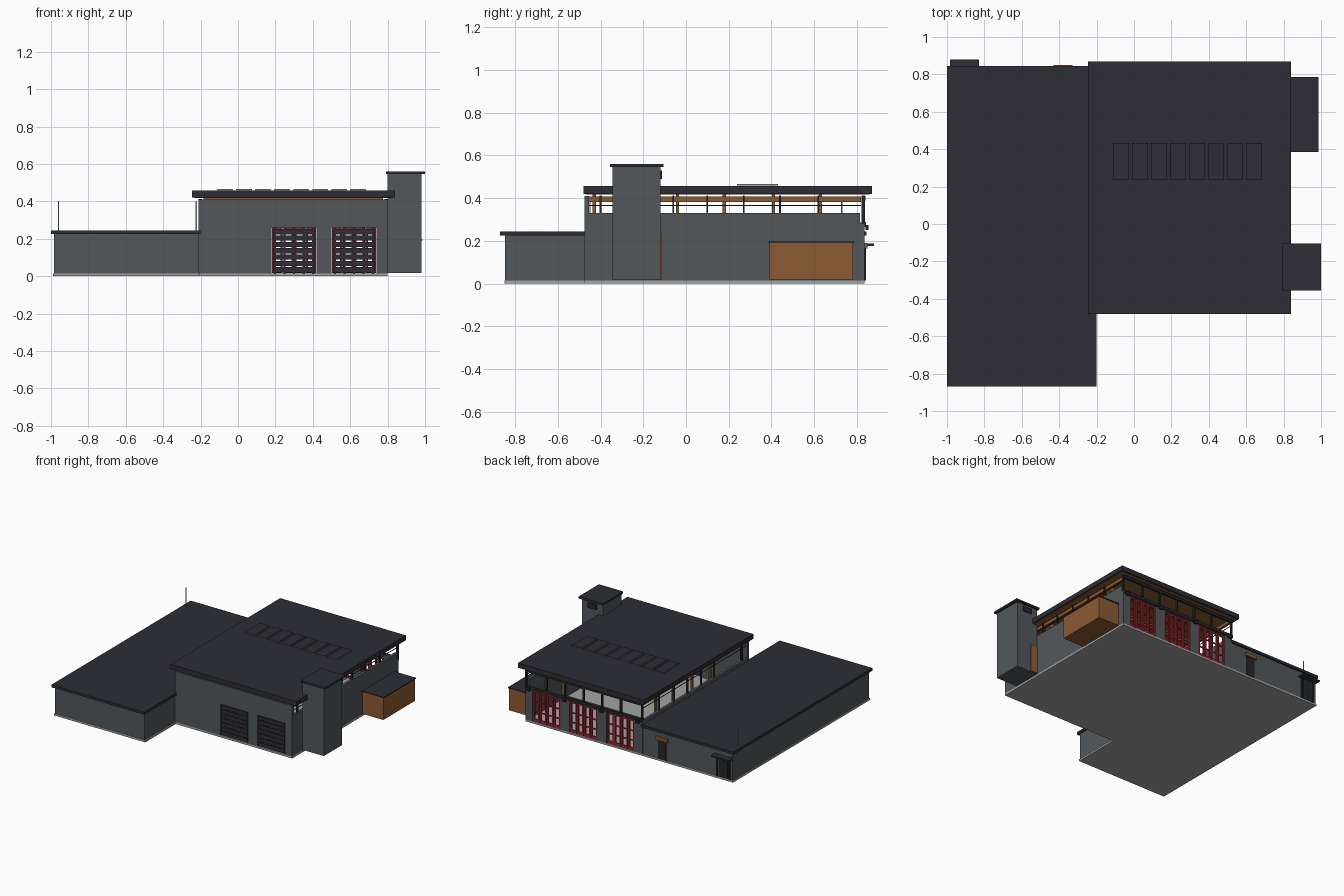
import bpy, bmesh, math


def mat(name, r, g, b):
    m = bpy.data.materials.new(name)
    m.diffuse_color = (r, g, b, 1)
    return m


WALL = mat("wall grey", 0.085, 0.097, 0.105)
ROOF = mat("roof charcoal", 0.026, 0.026, 0.036)
DARK = mat("frame black", 0.018, 0.02, 0.024)
WOOD = mat("timber brown", 0.26, 0.105, 0.032)
RED = mat("door red", 0.36, 0.016, 0.028)
SLAB = mat("concrete light grey", 0.36, 0.37, 0.36)
METAL = mat("metal grey", 0.42, 0.43, 0.44)


def boxes(name, material, *specs):
    """One object from boxes given as (x0, x1, y0, y1, z0, z1)."""
    bm = bmesh.new()
    for x0, x1, y0, y1, z0, z1 in specs:
        vs = bmesh.ops.create_cube(bm, size=1)["verts"]
        for v in vs:
            v.co.x = x1 if v.co.x > 0 else x0
            v.co.y = y1 if v.co.y > 0 else y0
            v.co.z = z1 if v.co.z > 0 else z0
    me = bpy.data.meshes.new(name)
    bm.to_mesh(me)
    bm.free()
    me.materials.append(material)
    ob = bpy.data.objects.new(name, me)
    bpy.context.collection.objects.link(ob)
    return ob


DOORS = [(-0.14, 0.10), (0.18, 0.42), (0.50, 0.74)]   # bay door x ranges
FLOOR, HEAD = 0.015, 0.258


def wall_with_bays(bays, y0, y1, top):
    """Piers between the bays plus a strip over them."""
    out, x = [], -0.21
    for a, b in bays:
        out += [(x, a, y0, y1, FLOOR, top), (a, b, y0, y1, HEAD, top)]
        x = b
    return out + [(x, 0.80, y0, y1, FLOOR, top)]


# ground slab
boxes("ground_slab", SLAB, (-0.99, -0.205, -0.85, 0.835, 0, FLOOR),
      (-0.205, 0.80, -0.475, 0.835, 0, FLOOR))

# low office wing
boxes("wing_walls", WALL, (-0.985, -0.212, -0.848, 0.832, FLOOR, 0.226))
boxes("wing_roof", ROOF, (-1.0, -0.2, -0.87, 0.845, 0.225, 0.245))
boxes("wing_entrance_canopy", ROOF, (-0.985, -0.83, 0.83, 0.88, 0.176, 0.188))
boxes("wing_entrance_door", DARK, (-0.945, -0.87, 0.83, 0.837, FLOOR, 0.17))
boxes("wing_entrance_posts", DARK, (-0.965, -0.955, 0.832, 0.842, FLOOR, 0.176),
      (-0.86, -0.85, 0.832, 0.842, FLOOR, 0.176))
boxes("wing_side_door", DARK, (-0.415, -0.345, 0.83, 0.837, FLOOR, 0.165))
boxes("wing_side_door_hood", WOOD, (-0.43, -0.33, 0.83, 0.85, 0.165, 0.19))
bpy.ops.mesh.primitive_cylinder_add(vertices=8, radius=0.003, depth=0.16, location=(-0.96, 0.73, 0.322))
mast = bpy.context.object
mast.name = "antenna_mast"
mast.data.materials.append(METAL)

# hall walls
boxes("hall_front_wall", WALL, *wall_with_bays(DOORS[1:], -0.475, -0.455, 0.41))
boxes("hall_back_wall", WALL, *wall_with_bays(DOORS, 0.815, 0.835, 0.285))
boxes("hall_right_wall", WALL, (0.78, 0.80, -0.456, 0.816, FLOOR, 0.33))
boxes("hall_left_wall", WALL, (-0.21, -0.19, -0.456, 0.816, FLOOR, 0.27))

# hall roof with timber soffit
boxes("hall_roof", ROOF, (-0.245, 0.84, -0.48, 0.87, 0.42, 0.457))
boxes("hall_soffit", WOOD, (-0.235, 0.83, -0.47, 0.86, 0.417, 0.4205))
panel_x = [-0.109 + 0.1016 * i for i in range(8)]
boxes("roof_panel_frames", METAL, *[(x, x + 0.08, 0.24, 0.43, 0.459, 0.464) for x in panel_x])
boxes("roof_panels", ROOF, *[(x - 0.002, x + 0.082, 0.238, 0.432, 0.464, 0.467) for x in panel_x])

# timber structure: columns, cross beams and eaves beams
frames_y = [-0.43, -0.04, 0.18, 0.41, 0.63]
boxes("timber_columns", WOOD, *[(x, x + 0.016, y - 0.008, y + 0.008, FLOOR, 0.385)
                                for y in frames_y for x in (-0.185, 0.76)])
boxes("timber_cross_beams", WOOD, *[(-0.185, 0.776, y - 0.008, y + 0.008, 0.382, 0.417) for y in frames_y])
boxes("timber_eaves_beams", WOOD, (-0.2, -0.185, -0.455, 0.82, 0.383, 0.408),
      (0.775, 0.79, -0.455, 0.82, 0.383, 0.408))

# side clerestory mullions and rails
mull_y = [-0.40, -0.06, 0.10, 0.27, 0.44, 0.62]
boxes("clerestory_mullions", DARK,
      *[(x0, x0 + 0.014, y - 0.004, y + 0.004, z0, 0.412)
        for x0, z0 in ((0.784, 0.33), (-0.207, 0.27)) for y in mull_y])
boxes("clerestory_rails", DARK, (0.79, 0.794, -0.455, 0.82, 0.363, 0.367),
      (-0.205, -0.201, -0.455, 0.82, 0.363, 0.367))
boxes("downpipe", METAL, (-0.226, -0.219, -0.455, -0.448, 0.22, 0.40))

# glazing bars above the back doors
bars_x = [-0.205, -0.02, 0.14, 0.30, 0.46, 0.62, 0.795]
boxes("back_glazing_bars", DARK, *[(x - 0.006, x + 0.006, 0.822, 0.838, 0.28, 0.412) for x in bars_x])
boxes("back_glazing_head", DARK, (-0.21, 0.80, 0.825, 0.84, 0.39, 0.41))
boxes("back_lintel", DARK, (-0.21, 0.80, 0.83, 0.843, 0.264, 0.288))
boxes("back_lamps", DARK, *[(x - 0.015, x + 0.015, 0.84, 0.855, 0.25, 0.275) for x in (-0.175, 0.14, 0.46, 0.77)])

# red folding back doors, four open-framed leaves each
parts = []
for a, b in DOORS:
    w = (b - a) / 4
    for i in range(4):
        l = a + i * w + 0.002
        r = l + w - 0.004
        parts += [(l, l + 0.012, 0.82, 0.83, FLOOR + 0.002, HEAD),
                  (r - 0.012, r, 0.82, 0.83, FLOOR + 0.002, HEAD)]
        parts += [(l, r, 0.821, 0.829, z, z + h) for z, h in ((0.018, 0.02), (0.09, 0.008), (0.165, 0.008), (0.245, 0.012))]
boxes("red_folding_doors", RED, *parts)

# slatted front doors
slats, stiles = [], []
for a, b in DOORS[1:]:
    for i in range(7):
        z = 0.02 + i * 0.034
        slats.append((a + 0.008, b - 0.008, -0.472, -0.462, z, z + 0.028))
    stiles += [(a + 0.012 + (b - a - 0.036) * i / 4, a + 0.024 + (b - a - 0.036) * i / 4,
                -0.466, -0.460, FLOOR, HEAD) for i in range(5)]
boxes("front_door_slats", ROOF, *slats)
boxes("front_door_stiles", DARK, *stiles)

# hose tower
boxes("tower", WALL, (0.80, 0.982, -0.345, -0.12, 0.018, 0.546))
boxes("tower_cap", ROOF, (0.79, 1.0, -0.355, -0.105, 0.545, 0.56))
boxes("tower_door", WOOD, (0.80, 0.86, -0.121, -0.112, 0.02, 0.24))
boxes("tower_plaque", DARK, (0.85, 0.93, -0.121, -0.112, 0.49, 0.53))

# timber side annex
boxes("annex", WOOD, (0.80, 0.98, 0.39, 0.782, 0.018, 0.19))
boxes("annex_roof", ROOF, (0.80, 0.986, 0.386, 0.787, 0.19, 0.197))
